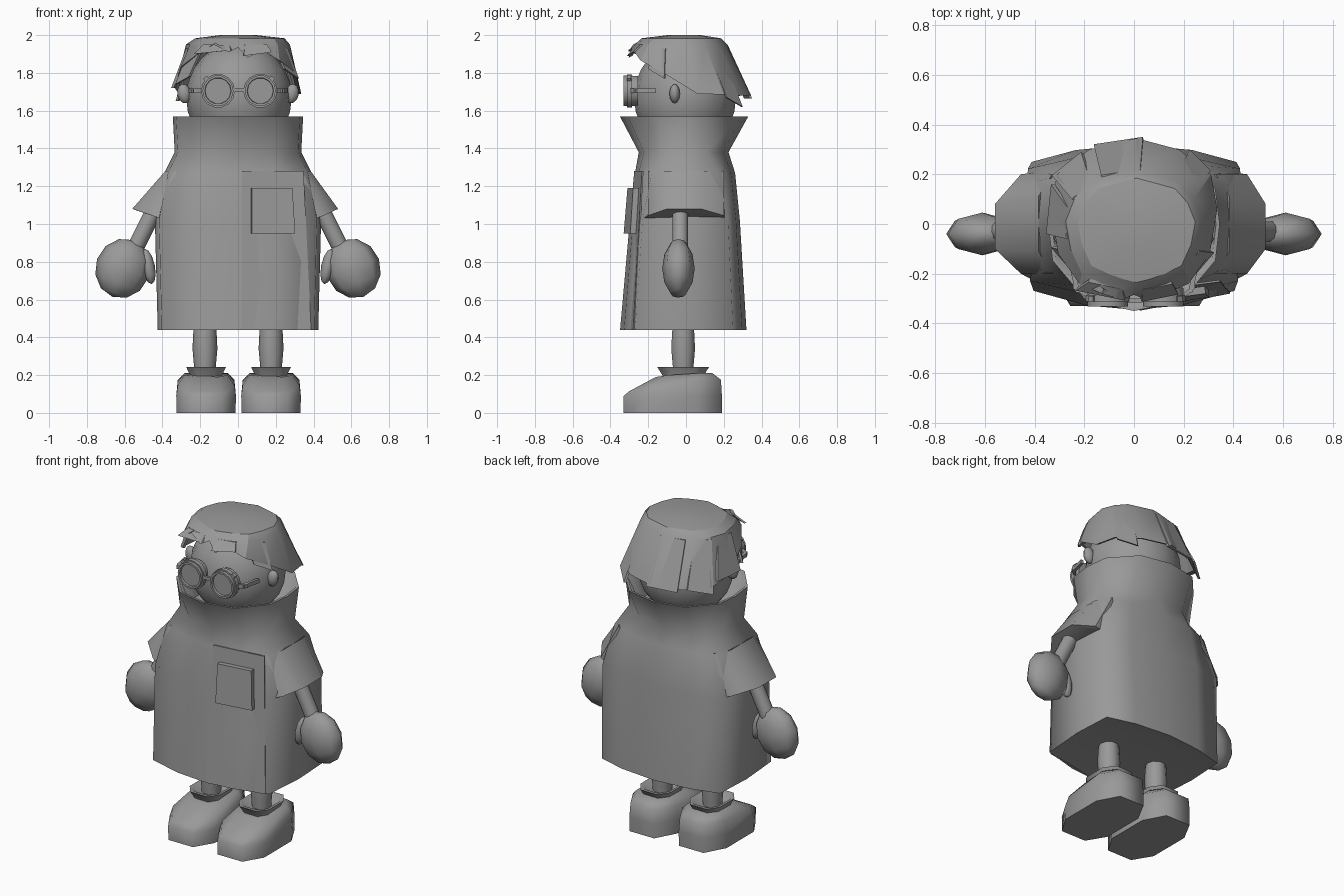
import bpy, bmesh, math
from mathutils import Vector, Matrix

if "Cube" in bpy.data.objects:
    bpy.data.objects.remove(bpy.data.objects["Cube"])

grey = bpy.data.materials.new("plain grey")
grey.diffuse_color = (0.32, 0.32, 0.32, 1)
grey.use_nodes = True
grey.node_tree.nodes["Principled BSDF"].inputs["Base Color"].default_value = grey.diffuse_color


def finish(name, bm, smooth=60):
    bmesh.ops.recalc_face_normals(bm, faces=bm.faces)
    me = bpy.data.meshes.new(name)
    bm.to_mesh(me)
    bm.free()
    ob = bpy.data.objects.new(name, me)
    bpy.context.collection.objects.link(ob)
    me.materials.append(grey)
    bpy.ops.object.select_all(action='DESELECT')
    ob.select_set(True)
    bpy.context.view_layer.objects.active = ob
    if smooth:
        bpy.ops.object.shade_smooth_by_angle(angle=math.radians(smooth))
    return ob


def loft(name, rings, smooth=60, caps=(True, True)):
    """Skin a list of equal-length closed rings."""
    bm = bmesh.new()
    rows = [[bm.verts.new(p) for p in r] for r in rings]
    n = len(rows[0])
    for a, b in zip(rows, rows[1:]):
        for i in range(n):
            bm.faces.new((a[i], a[(i + 1) % n], b[(i + 1) % n], b[i]))
    if caps[0]:
        bm.faces.new(rows[0][::-1])
    if caps[1]:
        bm.faces.new(rows[-1])
    return finish(name, bm, smooth)


def ellipse(c, u, v, n=8):
    c, u, v = Vector(c), Vector(u), Vector(v)
    angles = [2 * math.pi * i / n for i in range(n)]
    return [c + u * math.cos(a) + v * math.sin(a) for a in angles]


def ball(name, loc, size, seg=12, rows=8, tilt=0.0):
    bm = bmesh.new()
    m = Matrix.Translation(loc) @ Matrix.Rotation(tilt, 4, 'Y') @ Matrix.Diagonal((*size, 1))
    bmesh.ops.create_uvsphere(bm, u_segments=seg, v_segments=rows, radius=1, matrix=m)
    return finish(name, bm, 70)


def slab(name, quad, offset):
    """Thin plate: a quad pushed outwards by an offset vector."""
    quad = [Vector(p) for p in quad]
    return loft(name, [quad, [p + Vector(offset) for p in quad]], 0)


def mirrored(pts):
    return pts + [(-x, *rest) for x, *rest in pts[-2:0:-1]]


# ---- coat: boxy hem blending into a rounder flared collar ----
boxy = mirrored([(0, -1), (.45, -.95), (.95, -.78), (1, 0), (.97, .78), (.55, .93), (0, 1)])
rounder = mirrored([(0, -1), (.56, -.88), (.95, -.42), (1, 0), (.95, .42), (.56, .88), (0, 1)])


def coat_ring(z, hx, front, back, blend):
    ring = []
    for a, b in zip(boxy, rounder):
        x, y = Vector(a).lerp(Vector(b), blend)
        ring.append((x * hx, y * (back if y > 0 else -front), z))
    return ring


loft("coat", [coat_ring(*r) for r in (
    (.45, .34, -.27, .26, 0), (.44, .425, -.345, .32, 0), (1.02, .44, -.295, .285, 0),
    (1.27, .39, -.27, .26, .3), (1.38, .335, -.25, .225, .8), (1.57, .345, -.35, .33, 1),
    (1.57, .33, -.335, .315, 1), (1.40, .29, -.22, .20, 1))], 75)

# overlapping front panel and chest pocket
slab("coat_front_panel", [(.02, -.341, .44), (.385, -.272, .44), (.345, -.225, 1.28), (.02, -.266, 1.28)],
     (.002, -.008, 0))
slab("chest_pocket", [(.07, -.30, .95), (.30, -.265, .95), (.285, -.25, 1.19), (.07, -.28, 1.19)],
     (.003, -.03, 0))

for s, side in ((-1, "left"), (1, "right")):
    # sleeve: flared cape-like shape closed by a sloping underside
    shoulder = [(.385, -.11, 1.28), (.385, .11, 1.28), (.33, .20, 1.28),
                (.25, .18, 1.10), (.25, -.18, 1.10), (.33, -.20, 1.28)]
    tip = .56 if s < 0 else .53
    hem = [(tip, -.10, 1.08), (tip, .08, 1.08), (.455, .20, 1.045),
           (.38, .21, 1.018), (.38, -.24, 1.018), (.455, -.20, 1.045)]
    loft(side + "_sleeve", [[(s * p[0], p[1], p[2]) for p in r] for r in (shoulder, hem)])
    # arm
    loft(side + "_arm", [
        ellipse(c, (s * .04, 0, .02), (0, .043, 0), 10)
        for c in ((s * .42, -.03, 1.12), (s * .49, -.03, .98), (s * .55, -.03, .86))])
    # mitten hand and thumb
    ball(side + "_hand", (s * .61, -.04, .765), (.145, .086, .16), 8, 6, -s * .35)
    ball(side + "_thumb", (s * .475, -.045, .775), (.035, .04, .095), 8, 6, s * .2)
    # leg
    loft(side + "_leg", [ellipse((s * .175, -.015, z), (r, 0, 0), (0, r, 0), 10)
                         for z, r in ((.2, .055), (.25, .058), (.34, .066), (.42, .062), (.46, .058))])
    # boot: long octagon sole, sloping toe, flared ankle cuff
    oct_ = [(-.55, -1), (.55, -1), (1, -.55), (1, .5), (.55, 1), (-.55, 1), (-1, .5), (-1, -.55)]
    bx = s * .172 + .003
    boot = []
    for z, hx, y0, y1, zt in ((0, .156, -.33, .19, 0), (.09, .158, -.33, .19, .09),
                              (.175, .15, -.30, .185, .115), (.21, .115, -.16, .14, .19)):
        boot.append([(bx + x * hx, (y0 + y1) / 2 + y * (y1 - y0) / 2,
                      zt if y == -1 else (z + zt) / 2 if y == -.55 else z) for x, y in oct_])
    loft(side + "_boot", boot, 65)
    loft(side + "_boot_cuff", [
        [(bx + x * r, -.015 + y * r * 1.3, z) for x, y in oct_]
        for z, r in ((.17, .078), (.20, .085), (.242, .105), (.242, .09), (.21, .07))])
    # ear
    ball(side + "_ear", (s * .285, -.06, 1.69), (.037, .028, .052), 8, 6, s * .2)
    # goggle ring, lens, corner lug and temple arm
    lx, lz = s * .112 + .006, 1.705
    loft(side + "_goggle_ring", [
        ellipse((lx, y, lz), (r, 0, 0), (0, 0, r), 14)
        for y, r in ((-.255, .08), (-.285, .082), (-.285, .09), (-.312, .09),
                     (-.312, .082), (-.332, .082), (-.332, .07), (-.318, .068))], 35)
    slab(side + "_goggle_lug", [(lx + s * .045, -.29, lz + .06), (lx + s * .065, -.29, lz + .045),
                                (lx + s * .078, -.29, lz + .065), (lx + s * .058, -.29, lz + .08)], (0, -.022, 0))
    slab(side + "_goggle_hinge", [(lx + s * .08, -.30, lz - .012), (s * .245, -.26, lz - .012),
                                  (s * .245, -.26, lz + .012), (lx + s * .08, -.30, lz + .012)], (0, .02, 0))
    slab(side + "_temple_arm", [(s * .235, -.275, lz - .012), (s * .262, -.16, lz - .012),
                                (s * .262, -.16, lz + .012), (s * .235, -.275, lz + .012)], (-s * .018, 0, 0))
slab("goggle_bridge", [(-.035, -.30, 1.70), (.035, -.30, 1.70), (.035, -.30, 1.72), (-.035, -.30, 1.72)],
     (0, -.015, 0))

# ---- head ----
ball("head", (.005, -.005, 1.67), (.28, .27, .295), 16, 12)

# ---- hair: flat octagonal crown, sloping faceted sides, jagged fringe ----
fringe = [(0, -.285, 1.935), (.05, -.305, 1.88), (.13, -.28, 1.92), (.22, -.24, 1.865),
          (.305, -.12, 1.80), (.335, .06, 1.69), (.31, .20, 1.685), (.18, .30, 1.68), (.01, .345, 1.68)]
edge = fringe + [(-x, y, z + (.03 if y < .1 else 0)) for x, y, z in fringe[-2:0:-1]]
crown = mirrored([(0, -.28, 1.94), (.06, -.265, 1.945), (.13, -.24, 1.95), (.21, -.20, 1.95), (.255, -.10, 1.95),
                  (.275, .01, 1.95), (.24, .10, 1.95), (.18, .17, 1.95), (0, .22, 1.95)])
top = [(x * .86 + .01, y * .84, 1.983) for x, y, z in crown]
peak = [(x * .35, y * .35, 2.0) for x, y, z in crown]
inner = [(x * .93, y * .93, z + .01) for x, y, z in edge]
loft("hair", [inner, edge, crown, top, peak], 25, (False, True))


def lock(name, root, tip, across, w0, w1, skew=0.0):
    """Flat tapered lock of hair hanging from root to tip."""
    root, tip, a = Vector(root), Vector(tip), Vector(across).normalized()
    out = Vector((root.x, root.y, 0)).normalized() * .014
    slab(name, [root - a * w0, root + a * w0, tip + a * w1 + Vector((0, 0, skew)), tip - a * w1], out)


lock("back_lock_middle", (-.05, .195, 1.94), (-.06, .322, 1.665), (1, .15, 0), .08, .10)
lock("back_lock_left", (-.20, .125, 1.94), (-.26, .235, 1.65), (.75, .6, 0), .05, .075, .03)
lock("back_lock_right", (.19, .135, 1.94), (.255, .25, 1.62), (.7, -.7, 0), .045, .06, .05)
lock("side_lock_left", (-.255, .0, 1.93), (-.33, .06, 1.72), (.1, 1, 0), .06, .10)
lock("temple_lock_left", (-.215, -.14, 1.93), (-.285, -.13, 1.78), (-.6, .7, 0), .05, .055, -.04)
lock("temple_lock_right", (.22, -.14, 1.93), (.275, -.15, 1.82), (.6, .7, 0), .05, .055, -.05)
lock("fringe_lock_left", (-.11, -.235, 1.95), (-.13, -.275, 1.90), (1, -.2, 0), .07, .10, .02)
lock("fringe_lock_right", (.09, -.24, 1.95), (.10, -.285, 1.89), (1, .2, 0), .06, .075, .02)
